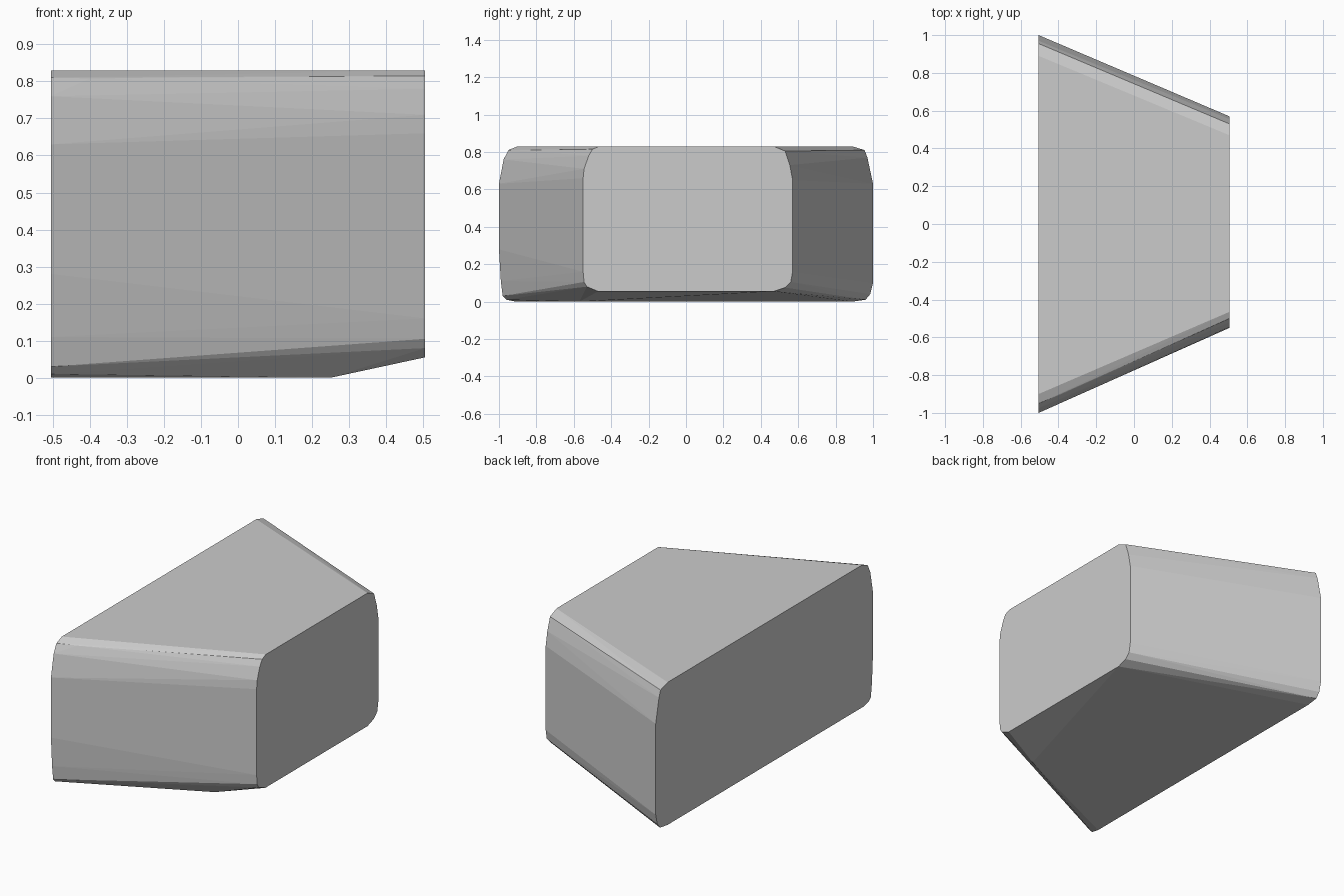
import bpy
import bmesh

# Wide end profile (y, z)
wide = [(-0.91, 0.0), (-0.96, 0.01), (-0.98, 0.03), (-0.99, 0.11), (-1.0, 0.28),
        (-1.0, 0.63), (-0.975, 0.76), (-0.95, 0.81), (-0.90, 0.83),
        (0.89, 0.83), (0.955, 0.81), (0.97, 0.77), (1.0, 0.63),
        (1.0, 0.10), (0.985, 0.04), (0.96, 0.01), (0.89, 0.0)]

# Narrow end profile (y, z)
narrow = [(-0.47, 0.055), (-0.53, 0.08), (-0.545, 0.105), (-0.55, 0.16),
          (-0.55, 0.66), (-0.545, 0.71), (-0.52, 0.78), (-0.50, 0.815), (-0.465, 0.83),
          (0.47, 0.83), (0.53, 0.805), (0.555, 0.73), (0.57, 0.65),
          (0.57, 0.16), (0.56, 0.105), (0.53, 0.075), (0.47, 0.055)]

# Extra points: underside kink and chipped upper front edge
extra = [(0.25, -0.57, 0.0), (-0.40, -0.907, 0.808)]

# Tapered block skinned around both ends
bm = bmesh.new()
for x, profile in ((-0.505, wide), (0.505, narrow)):
    for y, z in profile:
        bm.verts.new((x, y, z))
for p in extra:
    bm.verts.new(p)
result = bmesh.ops.convex_hull(bm, input=bm.verts[:])
loose = [v for v in bm.verts if not v.link_faces]
bmesh.ops.delete(bm, geom=loose, context='VERTS')
bmesh.ops.dissolve_limit(bm, angle_limit=0.005, verts=bm.verts[:], edges=bm.edges[:])
bmesh.ops.recalc_face_normals(bm, faces=bm.faces[:])

mesh = bpy.data.meshes.new("tapered_block")
bm.to_mesh(mesh)
bm.free()
block = bpy.data.objects.new("tapered_block", mesh)
bpy.context.collection.objects.link(block)
